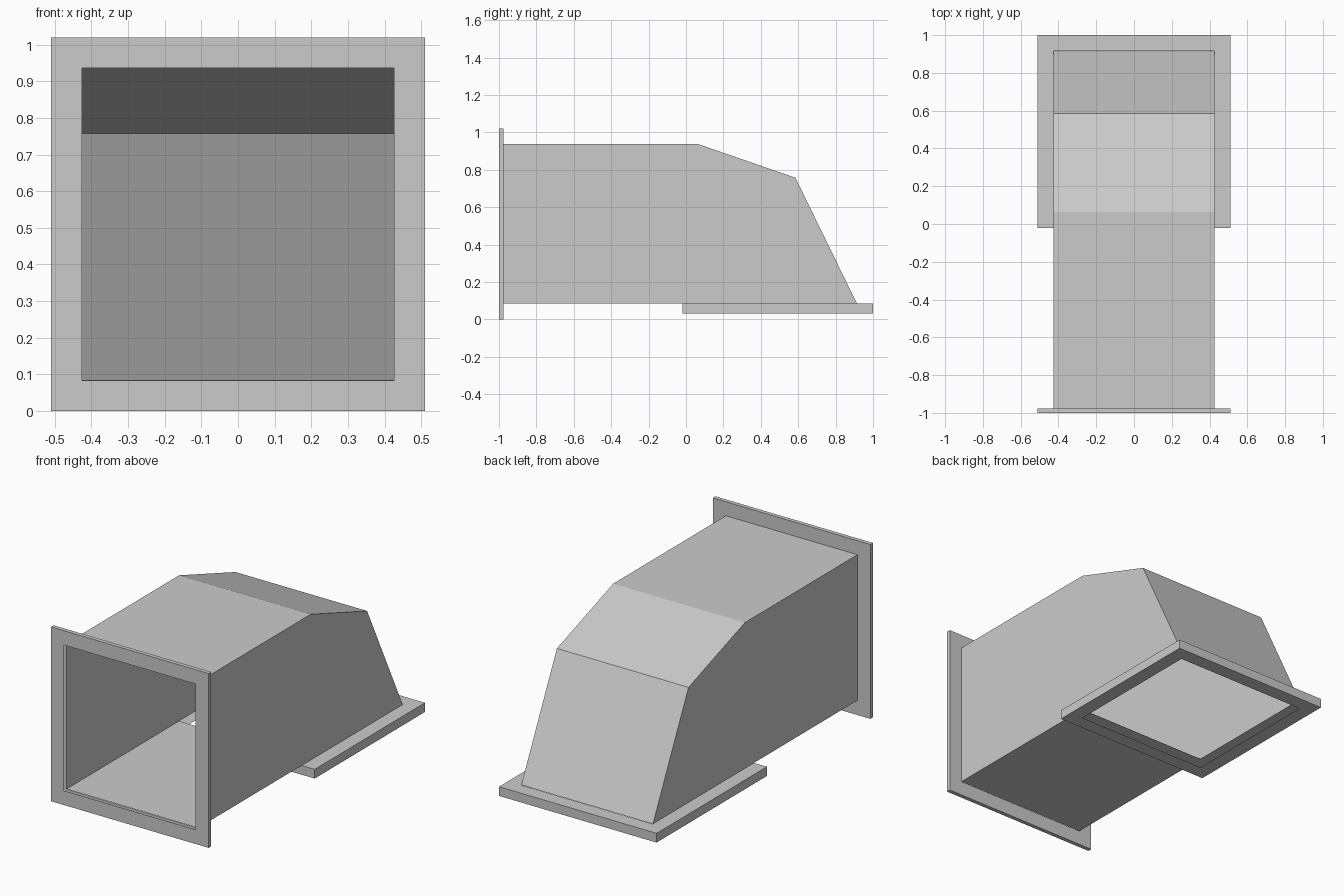
import bpy
import bmesh
import math
from mathutils import Matrix

cube = bpy.data.objects.get("Cube")
if cube:
    bpy.data.objects.remove(cube, do_unlink=True)

# Single sheet-metal colour
GREY = (0.6, 0.6, 0.6, 1.0)
metal = bpy.data.materials.new("light_grey_metal")
metal.use_nodes = True
metal.diffuse_color = GREY
metal.node_tree.nodes["Principled BSDF"].inputs["Base Color"].default_value = GREY

HALF = 0.426          # half width of the duct
FLANGE = 0.51         # half width of the flanges
FLOOR, TOP = 0.085, 0.938
FRONT = -0.976        # where the duct meets the front flange
BEND = 0.064          # start of the elbow and of the bottom opening


def finish(bm, name):
    mesh = bpy.data.meshes.new(name)
    bm.to_mesh(mesh)
    bm.free()
    mesh.materials.append(metal)
    obj = bpy.data.objects.new(name, mesh)
    bpy.context.collection.objects.link(obj)
    return obj


def flange(name, thickness, matrix):
    """Square folded frame, open along its inner edge."""
    bm = bmesh.new()

    def ring(half, z):
        signs = ((-1, -1), (1, -1), (1, 1), (-1, 1))
        return [bm.verts.new((sx * half, sy * half, z)) for sx, sy in signs]

    outer_low, inner_low = ring(FLANGE, 0), ring(HALF, 0)
    outer_top, inner_top = ring(FLANGE, thickness), ring(HALF, thickness)
    for i in range(4):
        j = (i + 1) % 4
        bm.faces.new((outer_low[i], inner_low[i], inner_low[j], outer_low[j]))
        bm.faces.new((outer_top[i], outer_top[j], inner_top[j], inner_top[i]))
        bm.faces.new((outer_low[i], outer_low[j], outer_top[j], outer_top[i]))
    bm.transform(matrix)
    return finish(bm, name)


# Duct elbow: thin shell, open at the front and underneath the bend
profile = [(BEND, FLOOR), (FRONT, FLOOR), (FRONT, TOP),
           (BEND, TOP), (0.585, 0.758), (0.914, FLOOR)]
bm = bmesh.new()
left = [bm.verts.new((HALF, y, z)) for y, z in profile]
right = [bm.verts.new((-HALF, y, z)) for y, z in profile]
bm.faces.new(left[::-1])
bm.faces.new(right)
for i in (0, 2, 3, 4):      # floor, roof, slope, end
    bm.faces.new((left[i], left[i + 1], right[i + 1], right[i]))
bmesh.ops.recalc_face_normals(bm, faces=bm.faces)
finish(bm, "duct_elbow")

# Front flange stands upright, bottom flange lies under the bend
flange("front_flange", 1 + FRONT,
       Matrix.Translation((0, FRONT, FLANGE)) @ Matrix.Rotation(math.pi / 2, 4, "X"))
flange("bottom_flange", 0.054,
       Matrix.Translation((0, 1 - FLANGE, FLOOR - 0.054)))
